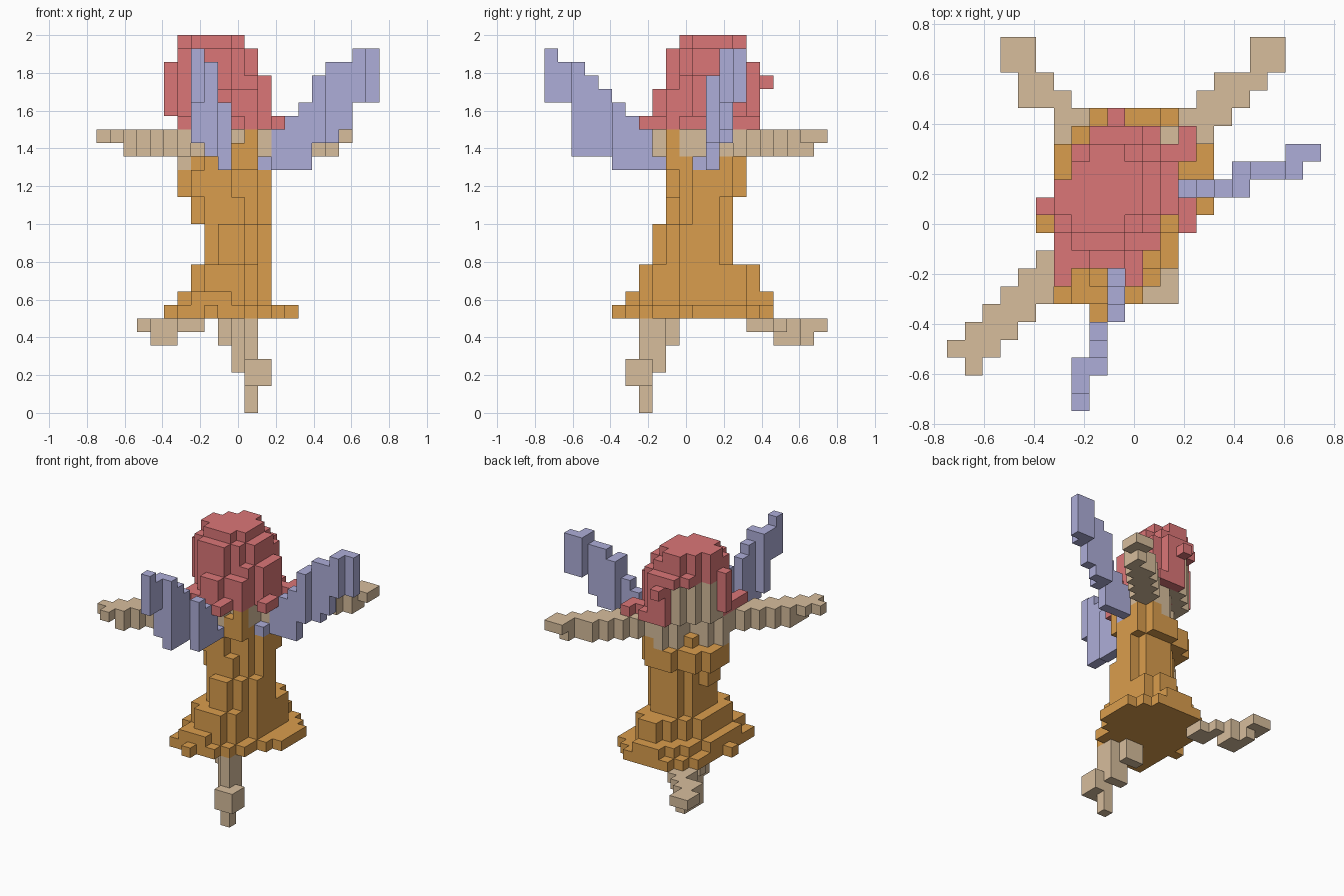
import bpy
import bmesh
from mathutils import Vector

S = 2 / 28          # edge of one block
ORIGIN = Vector((-0.75, -0.75, 0))
cells = {}          # (i, j, k) -> part name; the first part to claim a block keeps it

cube = bpy.data.objects.get("Cube")
if cube:
    bpy.data.objects.remove(cube)


def make_material(name, color):
    mat = bpy.data.materials.new(name)
    mat.use_nodes = True
    mat.diffuse_color = (*color, 1)
    mat.node_tree.nodes["Principled BSDF"].inputs["Base Color"].default_value = (*color, 1)
    return mat


red = make_material("hair red", (0.71, 0.18, 0.185))
blue = make_material("wing blue", (0.42, 0.42, 0.69))
tan = make_material("skin tan", (0.68, 0.51, 0.335))
orange = make_material("dress orange", (0.7, 0.34, 0.075))


def box(part, xs, ys, zs):
    """Fill a block range; every range is (first, last) inclusive."""
    for i in range(xs[0], xs[1] + 1):
        for j in range(ys[0], ys[1] + 1):
            for k in range(zs[0], zs[1] + 1):
                cells.setdefault((i, j, k), part)


def disc(part, xs, ys, zs, skew, depth, width=(0, 40)):
    """Fill an ellipse stretched along x = y, trimmed by depth (i - j) and width (i + j)."""
    cx, cy = (sum(xs) + 1) / 2, (sum(ys) + 1) / 2
    rx, ry = (xs[1] - xs[0] + 1) / 2, (ys[1] - ys[0] + 1) / 2
    for i in range(xs[0], xs[1] + 1):
        for j in range(ys[0], ys[1] + 1):
            if not (depth[0] <= i - j <= depth[1] and width[0] <= i + j <= width[1]):
                continue
            u, v = (i + 0.5 - cx) / rx, (j + 0.5 - cy) / ry
            if u * u + v * v - 2 * skew * u * v <= 1 - skew * skew:
                for k in range(zs[0], zs[1] + 1):
                    name = part(i, j, k) if callable(part) else part
                    cells.setdefault((i, j, k), name)


# Wings: a row of upright slats, rising outwards
left_low = [18, 18, 18, 18, 20, 20, 21, 23, 23]
left_top = [18, 20, 21, 22, 24, 25, 25, 26, 26]
right_low = [18, 18, 18, 18, 19, 19, 19, 23, 23]
right_top = [18, 20, 21, 22, 23, 24, 25, 25, 26]
for s in range(9):
    inner, outer = (s > 4) + (s > 7), (s >= 4) + (s >= 7)
    box("left_wing", (12 + s, 12 + s), (12 + inner, 12 + outer), (left_low[s], left_top[s]))
    box("right_wing", (9 - outer, 9 - outer), (8 - s, 8 - s), (right_low[s], right_top[s]))
box("left_wing", (12, 12), (11, 11), (18, 18))
box("right_wing", (7, 7), (2, 2), (20, 25))

# Arms: diagonal bands with a thinner hand
for j in range(2, 10):
    for i in range(max(j - 3, 0), j):
        if j > 2 or i == 1:
            box("right_arm", (i, i), (j, j), (20 if i < 2 else 19, 20))
for j in range(14, 19):
    box("left_arm", (j - 3, j - 1), (j, j), (19, 20))
box("left_arm", (17, 18), (20, 20), (20, 20))
box("left_arm", (17, 17), (19, 19), (19, 20))
box("left_arm", (18, 18), (19, 19), (20, 20))

# Leg stretched out behind
box("raised_leg", (3, 4), (19, 20), (6, 6))
box("raised_leg", (4, 5), (18, 18), (6, 6))
box("raised_leg", (4, 6), (17, 17), (6, 6))
box("raised_leg", (6, 7), (15, 16), (6, 6))
box("raised_leg", (4, 4), (17, 19), (5, 5))
box("raised_leg", (5, 5), (17, 18), (5, 5))

# Leg hanging straight down, its upper half only two diagonals wide
box("lower_leg", (9, 10), (9, 9), (5, 6))
box("lower_leg", (10, 10), (8, 8), (3, 6))
box("lower_leg", (11, 11), (7, 8), (3, 6))
box("lower_leg", (11, 12), (6, 7), (2, 3))
box("lower_leg", (11, 11), (7, 7), (0, 1))


# Head: hair all round with the face on the -x +y side
def head_part(i, j, k):
    return "face" if k <= 24 and i - j <= -5 and 17 <= i + j <= 23 else "hair"


disc(head_part, (6, 10), (10, 14), (27, 27), 0.2, (-6, 2))
disc(head_part, (6, 11), (9, 14), (26, 26), 0.2, (-6, 2))
disc(head_part, (5, 11), (9, 15), (25, 25), 0.2, (-6, 2), (16, 25))
disc(head_part, (5, 12), (9, 15), (24, 24), 0.2, (-6, 2), (16, 25))
disc(head_part, (5, 12), (8, 15), (22, 23), 0.2, (-6, 2), (16, 25))
disc(head_part, (6, 12), (8, 15), (21, 21), 0.2, (-6, 3))

# Loose curls and fringe
box("hair", (13, 13), (10, 11), (21, 21))
box("hair", (13, 13), (14, 15), (21, 21))
box("hair", (6, 6), (7, 8), (21, 21))
for i, j, k in ((10, 7, 21), (9, 16, 24), (7, 14, 25), (8, 15, 25), (9, 15, 24)):
    box("hair", (i, i), (j, j), (k, k))

# Neck and shoulders: bare skin set back under the chin, over the dress
box("dress", (10, 10), (9, 9), (18, 19))
box("dress", (11, 11), (9, 9), (18, 20))
for i in (6, 7, 9, 10):
    box("neck", (i, i), (i + 4, i + 4), (18, 20))
disc("neck", (6, 12), (9, 15), (19, 20), 0.3, (-3, 2), (15, 25))
disc("dress", (7, 12), (9, 14), (18, 18), 0.3, (-4, 2), (16, 25))

# Dress: bodice, waist and flared skirt
disc("dress", (6, 12), (9, 14), (16, 17), 0.3, (-6, 2))
disc("dress", (7, 12), (9, 13), (14, 15), 0.25, (-4, 1))
disc("dress", (8, 12), (8, 13), (11, 13), 0.1, (-4, 2))
disc("dress", (7, 12), (7, 15), (9, 10), 0.2, (-5, 3))
disc("dress", (6, 12), (6, 16), (8, 8), 0.2, (-7, 3))
hem_start = [8, 6, 6, 6, 6, 5, 6, 6, 6, 6, 7, 8]
hem_end = [8, 10, 11, 12, 12, 13, 14, 14, 14, 14, 13, 12]
for row, span in enumerate(zip(hem_start, hem_end)):
    box("dress", span, (5 + row, 5 + row), (7, 7))

# Turn each part into a mesh made of its exposed block faces
materials = {"hair": red, "dress": orange, "left_wing": blue, "right_wing": blue}
for part in sorted(set(cells.values())):
    bm = bmesh.new()
    corners = {}
    for cell in (c for c, name in cells.items() if name == part):
        for axis in range(3):
            for side in (0, 1):
                near = list(cell)
                near[axis] += 2 * side - 1
                if tuple(near) in cells:
                    continue
                quad = []
                for a, b in ((0, 0), (1, 0), (1, 1), (0, 1)):
                    p = list(cell)
                    p[axis] += side
                    p[(axis + 1) % 3] += a
                    p[(axis + 2) % 3] += b
                    p = tuple(p)
                    if p not in corners:
                        corners[p] = bm.verts.new(ORIGIN + Vector(p) * S)
                    quad.append(corners[p])
                bm.faces.new(quad if side else quad[::-1])
    mesh = bpy.data.meshes.new(part)
    bm.to_mesh(mesh)
    bm.free()
    mesh.materials.append(materials.get(part, tan))
    bpy.context.collection.objects.link(bpy.data.objects.new(part, mesh))
